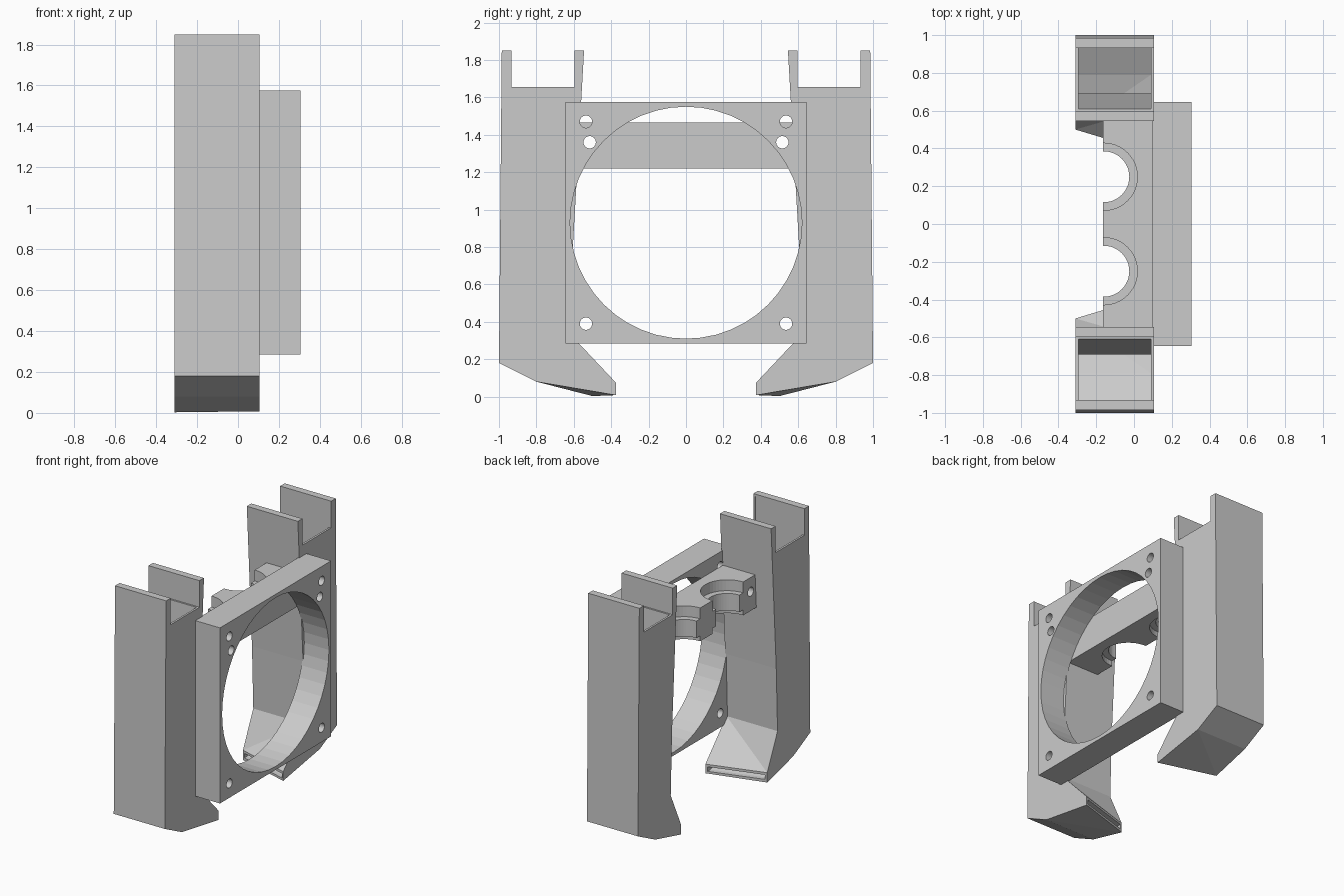
import bpy, bmesh, math
from mathutils import Matrix

cube = bpy.data.objects.get("Cube")
if cube:
    bpy.data.objects.remove(cube, do_unlink=True)

grey = bpy.data.materials.new("plain grey")
grey.use_nodes = True
grey.diffuse_color = (0.6, 0.6, 0.6, 1)
grey.node_tree.nodes["Principled BSDF"].inputs["Base Color"].default_value = (0.6, 0.6, 0.6, 1)


def finish(name, bm):
    bmesh.ops.recalc_face_normals(bm, faces=bm.faces)
    me = bpy.data.meshes.new(name)
    bm.to_mesh(me)
    bm.free()
    me.materials.append(grey)
    ob = bpy.data.objects.new(name, me)
    bpy.context.collection.objects.link(ob)
    return ob


def box(name, x, y, z):
    bm = bmesh.new()
    size = Matrix.Diagonal((x[1] - x[0], y[1] - y[0], z[1] - z[0], 1))
    centre = Matrix.Translation([(a + b) / 2 for a, b in (x, y, z)])
    bmesh.ops.create_cube(bm, size=1, matrix=centre @ size)
    return finish(name, bm)


def cylinder(centre, radius, depth, axis, segments=32):
    bm = bmesh.new()
    turn = Matrix.Rotation(math.pi / 2, 4, 'Y') if axis == 'X' else Matrix.Identity(4)
    bmesh.ops.create_cone(bm, cap_ends=True, segments=segments, radius1=radius, radius2=radius,
                          depth=depth, matrix=Matrix.Translation(centre) @ turn)
    return finish("cutter", bm)


def loft(name, x0, profile0, x1, profile1, side):
    """Solid between two (y, z) profiles standing at x0 and x1."""
    bm = bmesh.new()
    a = [bm.verts.new((x0, side * y, z)) for y, z in profile0]
    b = [bm.verts.new((x1, side * y, z)) for y, z in profile1]
    bm.faces.new(a)
    bm.faces.new(b)
    for i in range(len(a)):
        j = (i + 1) % len(a)
        bm.faces.new((a[i], a[j], b[j], b[i]))
    # split the slightly twisted sides into flat triangles
    bmesh.ops.triangulate(bm, faces=[f for f in bm.faces if len(f.verts) == 4])
    return finish(name, bm)


def cut(ob, cutters):
    for c in cutters:
        c.hide_render = True
        m = ob.modifiers.new("cut", 'BOOLEAN')
        m.operation = 'DIFFERENCE'
        m.solver = 'EXACT'
        m.object = c
        bpy.context.view_layer.objects.active = ob
        bpy.ops.object.modifier_apply(modifier=m.name)
        bpy.data.objects.remove(c, do_unlink=True)


# Air ducts: a hollow shaft whose toe ends in a slanted outlet slot
def shell(tip):
    return [(0.985, 1.85), (1.0, 0.18), (0.8, 0.08), (tip, 0.003 if tip > 0.45 else 0.008),
            (tip, 0.075), (0.62, 0.335), (0.605, 0.8), (0.545, 1.85)]


def hollow(tip):
    return [(0.932, 1.9), (0.945, 0.21), (0.79, 0.125), (tip + 0.03, 0.025), (tip - 0.05, 0.022),
            (tip - 0.05, 0.057), (tip + 0.05, 0.057), (0.69, 0.32), (0.655, 0.8), (0.597, 1.9)]


for side, label in ((1, "back"), (-1, "front")):
    duct = loft(label + "_duct", -0.31, shell(0.5), 0.105, shell(0.375), side)
    ys = sorted((side * 0.597, side * 0.932))
    cut(duct, [loft("cutter", -0.295, hollow(0.495), 0.09, hollow(0.38), side),
               box("cutter", (-0.5, 0.5), ys, (1.655, 2.0))])

# Fan plate with the large round opening and screw holes
plate = box("fan_plate", (0.097, 0.305), (-0.645, 0.645), (0.285, 1.575))
cutters = [cylinder((0.2, 0, 0.93), 0.62, 1, 'X', 48)]
for s in (1, -1):
    for y, z in ((0.535, 1.47), (0.515, 1.36), (0.535, 0.39)):
        cutters.append(cylinder((0.2, s * y, z), 0.033, 1, 'X', 24))
cut(plate, cutters)

# Cross bar with two stepped half-round notches and screw holes
bar = box("cross_bar", (-0.165, 0.097), (-0.59, 0.59), (1.22, 1.465))
cutters = []
for s in (1, -1):
    cutters += [cylinder((-0.16, s * 0.25, 1.34), 0.135, 1, 'Z', 48),
                cylinder((-0.16, s * 0.25, 1.485), 0.178, 0.2, 'Z', 48),
                cylinder((-0.16, s * 0.25, 1.16), 0.178, 0.2, 'Z', 48),
                cylinder((0, s * 0.515, 1.36), 0.033, 1, 'X', 24)]
cut(bar, cutters)
